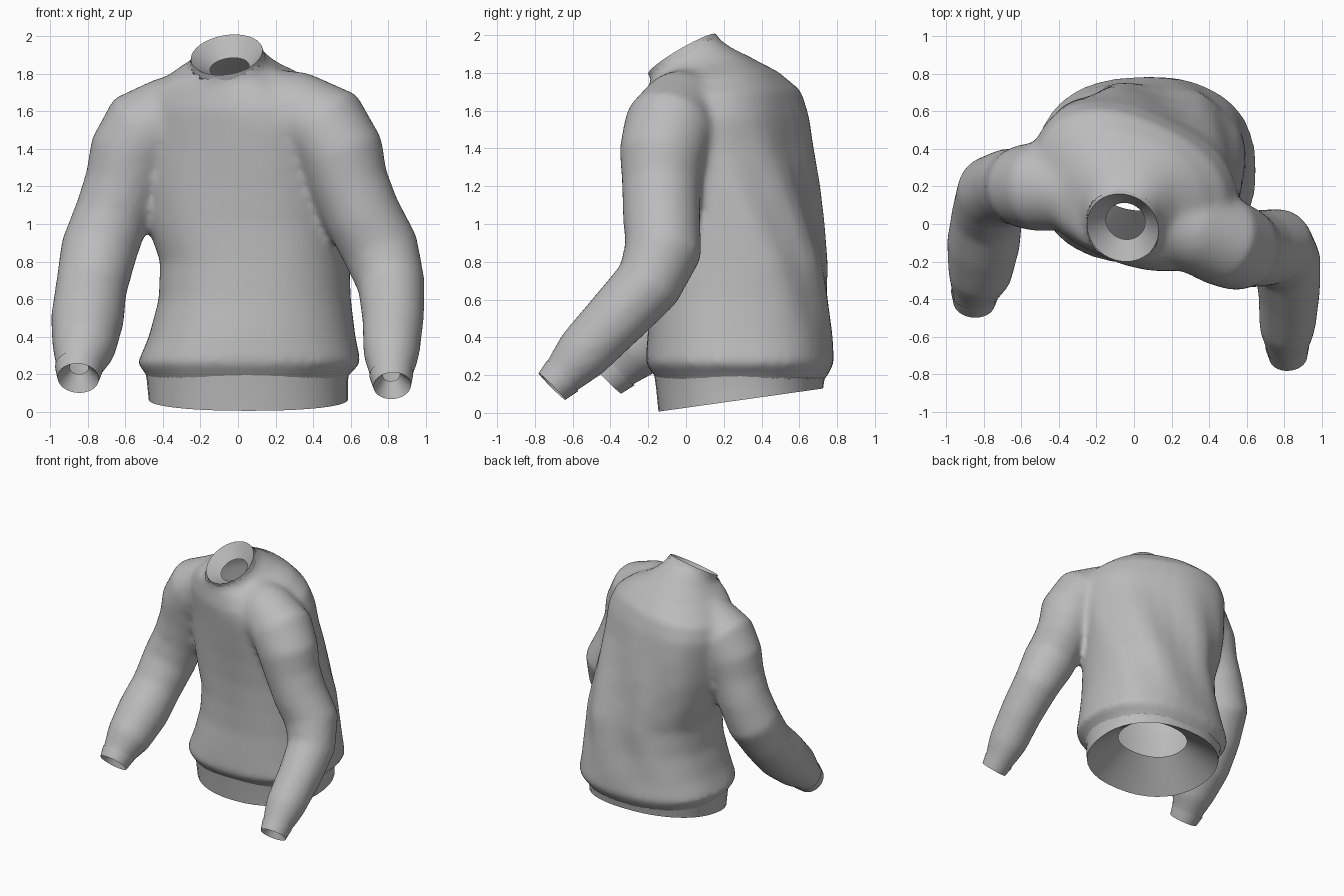
import bpy, bmesh
from math import sin, cos, pi, radians
from mathutils import Vector, Matrix, Euler

cube = bpy.data.objects.get("Cube")
if cube:
    bpy.data.objects.remove(cube, do_unlink=True)

SIDES = 40
grey = bpy.data.materials.new("knit_grey")
grey.use_nodes = True
grey.diffuse_color = (0.5, 0.5, 0.5, 1)
grey.node_tree.nodes["Principled BSDF"].inputs["Base Color"].default_value = grey.diffuse_color


def power(v, e):
    return abs(v) ** e * (1 if v >= 0 else -1)


def loft(bm, rings, capped, square=1.0, folds=0.0):
    """Skin a list of (centre, rx, ry, rotation) rings."""
    loops = []
    for centre, rx, ry, rot in rings:
        loop = []
        for i in range(SIDES):
            a = 2 * pi * i / SIDES
            wave = max(0, sin(a)) * sin(pi * min(1, max(0, (centre.z - 0.25) / 1.4)))
            k = 1 + folds * wave * cos(8 * a + 3 * centre.z)
            p = Vector((rx * k * power(cos(a), square), ry * k * power(sin(a), square), 0))
            loop.append(bm.verts.new(centre + rot @ p))
        loops.append(loop)
    for lo, hi in zip(loops, loops[1:]):
        for i in range(SIDES):
            j = (i + 1) % SIDES
            bm.faces.new((lo[i], lo[j], hi[j], hi[i]))
    if capped:
        bm.faces.new(loops[0])
        bm.faces.new(loops[-1])


def flat_ring(x, y, z, rx, ry, yaw=0, pitch=0, roll=0):
    rot = Euler((radians(pitch), radians(-roll), radians(yaw))).to_matrix()
    return Vector((x, y, z)), rx, ry, rot


def tube_rings(path):
    """Round rings square to a path of (x, y, z, radius)."""
    pts = [Vector(p[:3]) for p in path]
    rings = []
    for i, p in enumerate(pts):
        t = (pts[min(i + 1, len(pts) - 1)] - pts[max(i - 1, 0)]).normalized()
        u = Vector((0, 1, 0)).cross(t) if abs(t.x) > 0.6 else Vector((1, 0, 0)) - t * t.x
        u = u.normalized() * (1 if u.dot(Vector((sign_of(pts), 0, 1))) > 0 or abs(t.x) <= 0.6 else -1)
        if u.x * sign_of(pts) < 0 and abs(t.x) <= 0.6:
            u = -u
        rot = Matrix((u, t.cross(u), t)).transposed()
        rings.append((p, path[i][3], path[i][3], rot))
    return rings


def sign_of(pts):
    return 1 if pts[-1].x > 0 else -1


def add_object(name, bm):
    bmesh.ops.recalc_face_normals(bm, faces=bm.faces)
    mesh = bpy.data.meshes.new(name)
    bm.to_mesh(mesh)
    bm.free()
    mesh.materials.append(grey)
    obj = bpy.data.objects.new(name, mesh)
    bpy.context.collection.objects.link(obj)
    return obj


def finish(obj, angle):
    bpy.ops.object.select_all(action="DESELECT")
    obj.select_set(True)
    bpy.context.view_layer.objects.active = obj
    bpy.ops.object.shade_smooth_by_angle(angle=radians(angle))


# Torso: hem bulge, waist, chest turned to one side, shoulders, neck
torso = [flat_ring(*r) for r in (
    (.05, .29, .13, .50, .41), (.05, .29, .20, .54, .46), (.06, .285, .26, .595, .50),
    (.075, .285, .40, .55, .49), (.09, .285, .60, .51, .47, -5), (.09, .28, .80, .50, .46, -10),
    (.05, .265, 1.0, .53, .44, -15), (.02, .245, 1.2, .55, .425, -20),
    (0, .22, 1.4, .56, .41, -24), (-.01, .2, 1.55, .57, .4, -24, 4),
    (-.03, .18, 1.66, .53, .385, -24, 8), (-.04, .14, 1.765, .40, .33, -20, 8),
    (-.05, .075, 1.825, .27, .265, -8, 14), (-.055, .015, 1.85, .205, .22, 0, 27, 8),
    (-.06, -.02, 1.9, .187, .2, 0, 30, 10), (-.07, -.045, 1.945, .18, .19, 0, 30, 10))]

# Sleeves: neck side, shoulder, elbow, forearm, wrist
left_path = [(.06, .04, 1.65, .19), (.3, -.03, 1.595, .22), (.47, -.09, 1.51, .24),
             (.55, -.125, 1.37, .23), (.59, -.13, 1.22, .21), (.66, -.13, 1.05, .205),
             (.76, -.12, .86, .205), (.815, -.2, .68, .18), (.825, -.37, .50, .165),
             (.815, -.55, .31, .15), (.815, -.65, .2, .115), (.82, -.71, .14, .1)]
right_path = [(-.14, .1, 1.63, .19), (-.35, .18, 1.57, .22), (-.5, .2, 1.49, .24),
              (-.57, .2, 1.37, .225), (-.61, .2, 1.22, .205), (-.67, .2, 1.05, .2),
              (-.74, .17, .86, .205), (-.78, .05, .66, .19), (-.80, -.1, .50, .195),
              (-.82, -.27, .34, .17), (-.845, -.36, .24, .125), (-.85, -.42, .18, .11)]
sleeves = {"left": tube_rings(left_path), "right": tube_rings(right_path)}

# Body: torso and sleeves fused into one soft skin
bm = bmesh.new()
loft(bm, torso, True, 0.84, 0.035)
for rings in sleeves.values():
    loft(bm, rings, True)
body = add_object("sweater_body", bm)
remesh = body.modifiers.new("fuse", "REMESH")
remesh.mode = "VOXEL"
remesh.voxel_size = 0.022
smooth = body.modifiers.new("soften", "SMOOTH")
smooth.factor = 0.5
smooth.iterations = 14
bpy.context.view_layer.update()
fused = bpy.data.meshes.new_from_object(body.evaluated_get(bpy.context.evaluated_depsgraph_get()))
body.modifiers.clear()
body.data = fused
fused.materials.clear()
fused.materials.append(grey)

# Open the neck, hem and wrists
rim, _, _, rim_rot = torso[-2]
openings = [(rim - rim_rot.col[2] * .02, rim_rot.col[2], .3),
            (Vector((.05, .29, .18)), Vector((0, 0, -1)), .75)]
for rings in sleeves.values():
    openings.append((rings[-1][0].lerp(rings[-2][0], .6), rings[-1][3].col[2], .2))
bm = bmesh.new()
bm.from_mesh(fused)
doomed = [f for f in bm.faces if any(
    (f.calc_center_median() - p).length < r and (f.calc_center_median() - p).dot(d) > 0
    for p, d, r in openings)]
bmesh.ops.delete(bm, geom=doomed, context="FACES")
bm.to_mesh(fused)
bm.free()
finish(body, 80)


def band(name, rings, square=1.0):
    """Edge trim that turns inward as a funnel."""
    bm = bmesh.new()
    loft(bm, rings, False, square)
    finish(add_object(name, bm), 50)


# Collar, hem and cuffs
band("collar", [flat_ring(-.054, .0, 1.865, .2, .214, 0, 29, 9),
                flat_ring(-.06, -.02, 1.9, .193, .208, 0, 30, 10),
                flat_ring(-.045, .015, 1.83, .105, .11, 0, 28, 8)])
band("hem", [flat_ring(.05, .29, .23, .545, .46, 0, 2),
             flat_ring(.05, .29, .17, .535, .45, 0, 5),
             flat_ring(.055, .29, .068, .53, .44, 0, 8),
             flat_ring(.055, .29, .25, .28, .22, 0, 4)], 0.9)
for side, rings in sleeves.items():
    end, r, _, rot = rings[-1]
    back = rot.col[2]
    band(side + "_cuff", [(end - back * .08, r * 1.16, r * 1.16, rot), (end - back * .03, r * 1.06, r * 1.06, rot),
                          (end, r, r, rot), (end - back * .08, r * .45, r * .45, rot)])
